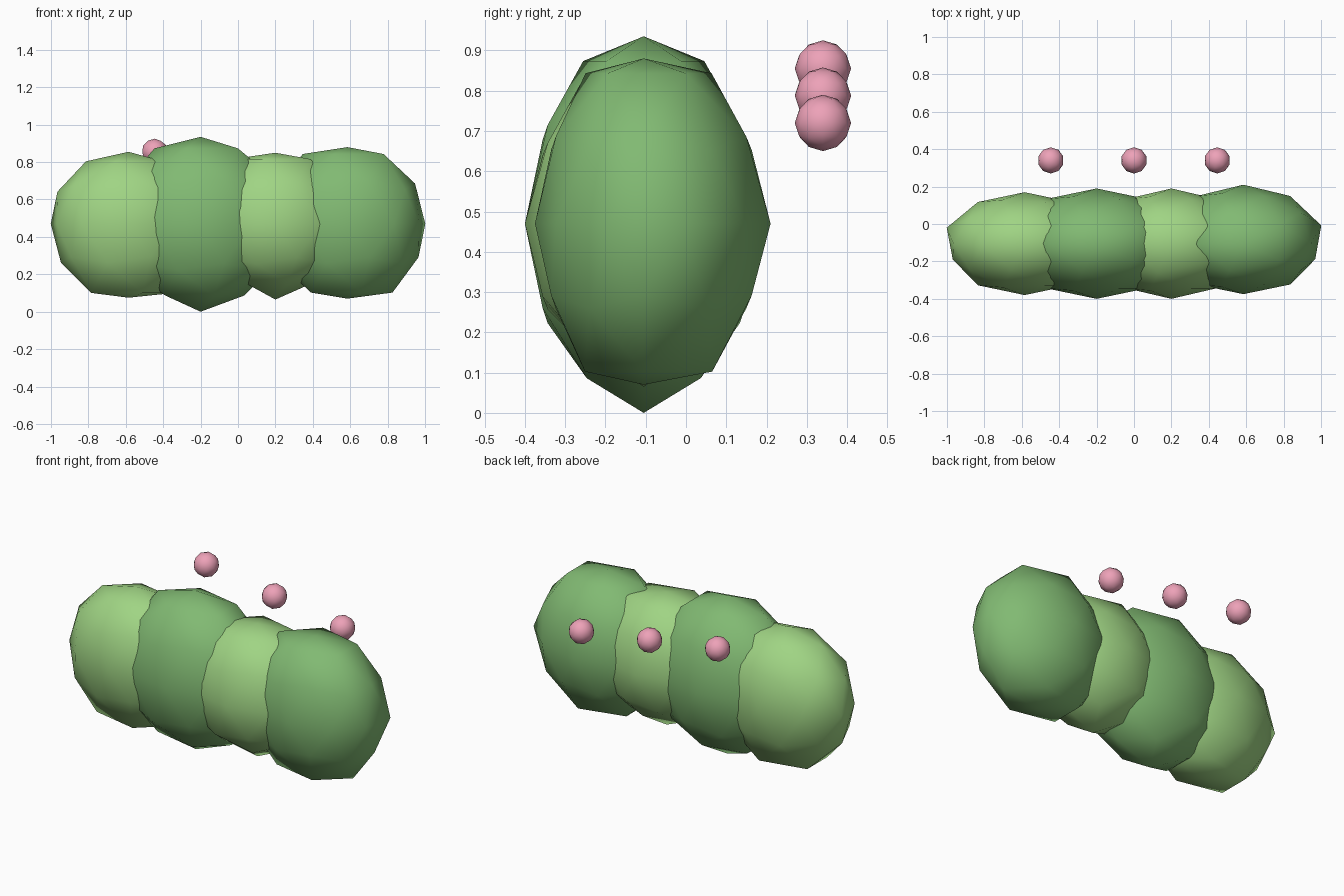
import bpy, bmesh
from mathutils import Vector

if "Cube" in bpy.data.objects:
    bpy.data.objects.remove(bpy.data.objects["Cube"])


def material(name, rgb):
    m = bpy.data.materials.new(name)
    m.diffuse_color = (*rgb, 1)
    m.use_nodes = True
    m.node_tree.nodes["Principled BSDF"].inputs["Base Color"].default_value = m.diffuse_color
    return m


light = material("light_leaf", (0.35, 0.66, 0.23))
dark = material("dark_leaf", (0.22, 0.49, 0.17))
pink = material("petal", (0.85, 0.36, 0.48))


def ball(name, centre, mat, shape):
    """Low-poly icosphere whose unit vertices are remapped by shape()."""
    bm = bmesh.new()
    bmesh.ops.create_icosphere(bm, subdivisions=2, radius=1)
    for v in bm.verts:
        n = Vector((-v.co.x, -v.co.y, v.co.z))  # half turn about z
        v.co = shape(n)
    for f in bm.faces:
        f.smooth = True
    me = bpy.data.meshes.new(name)
    bm.to_mesh(me)
    bm.free()
    me.materials.append(mat)
    ob = bpy.data.objects.new(name, me)
    ob.location = centre
    bpy.context.collection.objects.link(ob)
    return ob


def lumpy(half_x, front, back, down, up, low, high):
    """Uneven ellipsoid: separate half sizes, plus swell of the end rings."""
    def shape(n):
        p = Vector((n.x * half_x,
                    n.y * (back if n.y > 0 else front),
                    n.z * (up if n.z > 0 else down)))
        if 0.8 < abs(n.z) < 0.9:
            p *= high if n.z > 0 else low
        if abs(n.x) > 0.9 and abs(n.z) < 0.1:
            p.x *= 1.03 if n.y > 0 else 0.95
        return p
    return shape


# Four overlapping foliage lumps: x centre, then half sizes and ring swell
lumps = [
    (-0.585, 0.425, 0.275, 0.275, 0.395, 0.385, 1.10, 1.02),
    (-0.20, 0.46, 0.295, 0.295, 0.47, 0.465, 0.96, 1.02),
    (0.20, 0.41, 0.295, 0.295, 0.405, 0.38, 0.92, 1.07),
    (0.585, 0.425, 0.27, 0.315, 0.40, 0.41, 1.08, 1.07),
]
for i, (x, *dims) in enumerate(lumps):
    ball(f"foliage_{i + 1}", (x, -0.105, 0.47), dark if i % 2 else light, lumpy(*dims))

# Three blossoms behind the hedge, stepping down to the right
for i in range(3):
    ball(f"blossom_{i + 1}", (-0.445 + 0.445 * i, 0.34, 0.855 - 0.0675 * i), pink,
         lambda n: n * 0.07)
